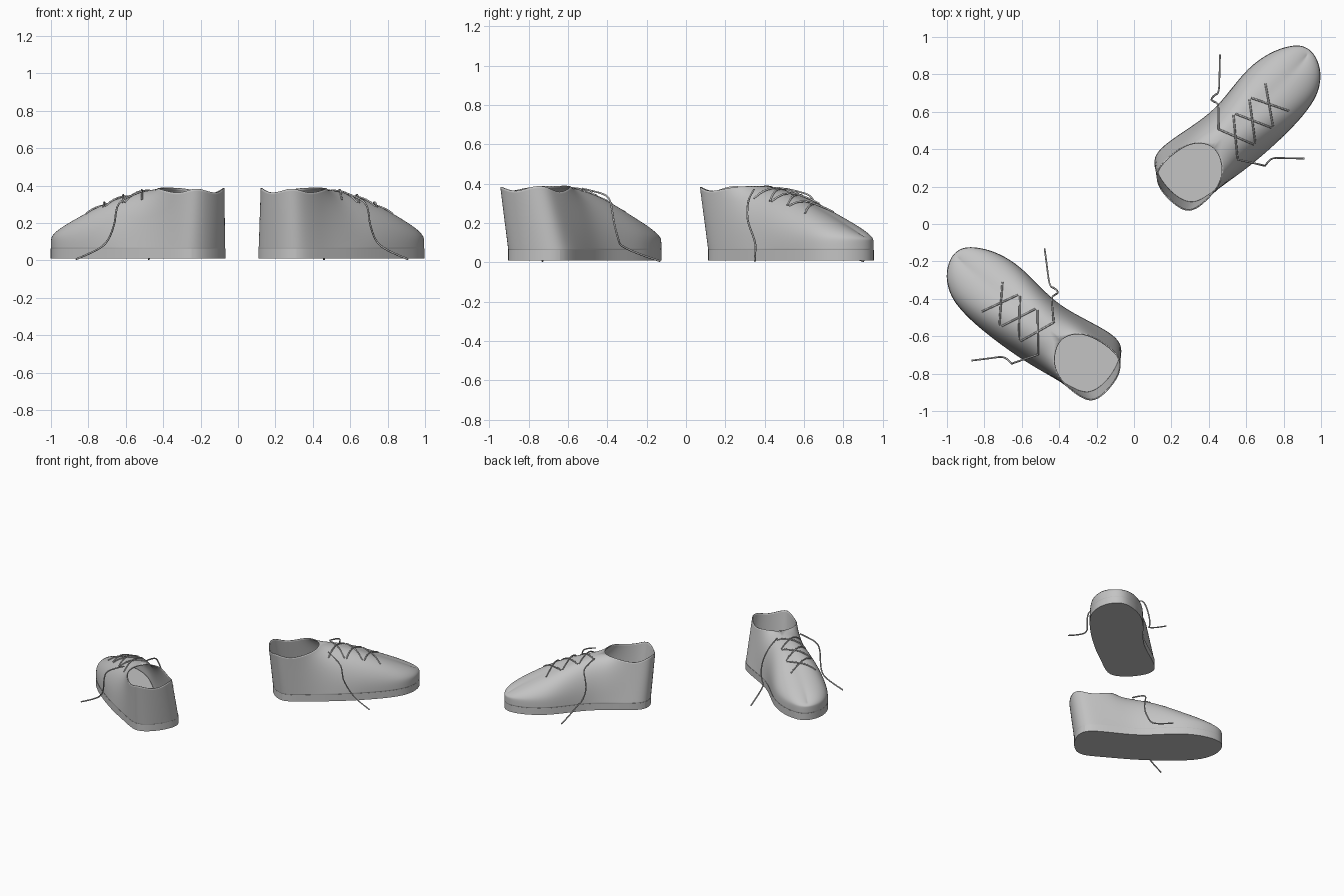
import bpy, bmesh, math
from mathutils import Matrix, Vector
from mathutils.bvhtree import BVHTree

default_cube = bpy.data.objects.get("Cube")
if default_cube:
    bpy.data.objects.remove(default_cube, do_unlink=True)

grey = bpy.data.materials.new("plain_grey")
grey.use_nodes = True
grey.diffuse_color = (0.55, 0.55, 0.55, 1)
grey.node_tree.nodes["Principled BSDF"].inputs["Base Color"].default_value = grey.diffuse_color

# Sole outline, from the heel centre along the outer side to the toe tip and back
OUTLINE = [(.255, 0), (.26, -.09), (.29, -.158), (.36, -.187), (.48, -.207), (.6, -.232),
           (.72, -.25), (.85, -.262), (1, -.268), (1.12, -.258), (1.2, -.234), (1.275, -.18),
           (1.315, -.11), (1.325, -.05), (1.305, .005), (1.25, .05), (1.17, .092), (1.05, .12),
           (.93, .116), (.8, .104), (.7, .108), (.6, .128), (.5, .152), (.41, .17),
           (.335, .168), (.28, .11)]
# Collar rim beside the heel, and the ridge running from the collar down to the toe
RIM_OUTER = [(.222, -.02, .358), (.222, -.1, .368), (.243, -.178, .393), (.33, -.2, .356),
             (.43, -.2, .37), (.515, -.175, .386), (.57, -.11, .388)]
RIDGE = [(.595, -.035, .39), (.8, -.045, .352), (.98, -.055, .277), (1.11, -.065, .224),
         (1.19, -.07, .186), (1.26, -.068, .15), (1.3, -.06, .126)]
RIM_INNER = [(.57, .03, .389), (.525, .075, .385), (.455, .1, .364), (.37, .112, .352),
             (.285, .108, .392), (.235, .05, .386)]
# The ridge serves both sides of the shoe
RIM = RIM_OUTER + RIDGE + RIDGE[-2::-1] + RIM_INNER
TOE = RIM.index(RIDGE[-1])
SOLE_TOP = 0.063
WALL_TOP = 0.112
STEPS = 7

# Frames of the two shoes: one turned, the other mirrored and moved
turn = Matrix.Rotation(math.radians(47), 4, 'Z')
left_frame = Matrix.Identity(4)
right_frame = (Matrix.Translation((.074, -.983, 0)) @ Matrix.Rotation(math.radians(6), 4, 'Z')
               @ Matrix.Scale(-1, 4, (1, 0, 0)))


def finish_mesh(name, bm, frame):
    bm.transform(frame @ turn)
    if frame.determinant() < 0:
        bmesh.ops.reverse_faces(bm, faces=bm.faces[:])
    mesh = bpy.data.meshes.new(name)
    bm.to_mesh(mesh)
    bm.free()
    mesh.materials.append(grey)
    obj = bpy.data.objects.new(name, mesh)
    bpy.context.collection.objects.link(obj)
    sub = obj.modifiers.new("smooth_form", 'SUBSURF')
    sub.levels = sub.render_levels = 2
    return obj


def bridge(bm, low, high):
    n = len(low)
    for i in range(n):
        k = (i + 1) % n
        bm.faces.new((low[i], low[k], high[k], high[i]))


def make_upper(side, frame):
    bm = bmesh.new()
    base = SOLE_TOP - .005
    rings = []
    for j in range(STEPS + 1):
        f = j / STEPS
        a = max(0, j - 1) / (STEPS - 1) * math.pi / 2
        ring = []
        for i, ((u, v), (ru, rv, rz)) in enumerate(zip(OUTLINE, RIM)):
            # Upright wall and dome over the forefoot, plain leaning wall round the heel
            arch = min(1, max(0, (9 - abs(i - TOE)) / 3))
            dome_z = WALL_TOP + (rz - WALL_TOP) * math.sin(a) ** 1.1 if j else base
            wall_z = base + (rz - base) * f
            inward = arch * (1 - math.cos(a) ** 1.1) + (1 - arch) * f
            ring.append(bm.verts.new((u + (ru - u) * inward, v + (rv - v) * inward,
                                      arch * dome_z + (1 - arch) * wall_z)))
        rings.append(ring)
    for low, high in zip(rings, rings[1:]):
        bridge(bm, low, high)
    bmesh.ops.remove_doubles(bm, verts=rings[-1], dist=0.0005)
    obj = finish_mesh(side + "_upper", bm, frame)
    obj.data.polygons.foreach_set("use_smooth", [True] * len(obj.data.polygons))
    lining = obj.modifiers.new("lining", 'SOLIDIFY')
    lining.thickness = 0.006
    lining.offset = -1
    return obj


def make_sole(side, frame):
    bm = bmesh.new()
    cu, cv = 0.79, -0.06
    rings = [[bm.verts.new((cu + (u - cu) * 1.002, cv + (v - cv) * 1.006, z))
              for u, v in OUTLINE] for z in (0.01, SOLE_TOP)]
    bridge(bm, *rings)
    caps = [bm.faces.new(rings[0][::-1]), bm.faces.new(rings[1])]
    crease = bm.edges.layers.float.new("crease_edge")
    for cap in caps:
        for e in cap.edges:
            e[crease] = 1
    obj = finish_mesh(side + "_sole", bm, frame)
    bpy.ops.object.select_all(action='DESELECT')
    obj.select_set(True)
    bpy.context.view_layer.objects.active = obj
    bpy.ops.object.shade_smooth_by_angle(angle=math.radians(40))


def make_lace(name, paths, kind):
    curve = bpy.data.curves.new(name, 'CURVE')
    curve.dimensions = '3D'
    curve.bevel_depth = 0.005
    curve.bevel_resolution = 1
    curve.resolution_u = 4
    curve.use_fill_caps = True
    for path in paths:
        spline = curve.splines.new(kind)
        spline.points.add(len(path) - 1)
        for point, co in zip(spline.points, path):
            point.co = (*co, 1)
        spline.use_endpoint_u = True
        spline.order_u = 3
        spline.use_smooth = True
    curve.materials.append(grey)
    bpy.context.collection.objects.link(bpy.data.objects.new(name, curve))


# Loose lace ends hanging to the ground on either side
TAILS = {
    "inner": [(.452, .505, .375), (.452, .6, .355), (.45, .645, .33), (.425, .655, .27),
              (.41, .665, .19), (.43, .69, .11), (.455, .7, .085), (.457, .8, .04),
              (.46, .905, .006)],
    "outer": [(.553, .345, .37), (.62, .33, .345), (.685, .315, .31), (.7, .31, .25),
              (.703, .315, .2), (.735, .355, .1), (.8, .352, .05), (.91, .35, .006)],
}


def make_shoe(side, frame):
    upper = make_upper(side, frame)
    make_sole(side, frame)
    bpy.context.view_layer.update()
    tree = BVHTree.FromObject(upper, bpy.context.evaluated_depsgraph_get())

    def on_upper(u, v, lift):
        p = frame @ turn @ Vector((u, v, 1))
        hit = tree.ray_cast(p, Vector((0, 0, -1)))[0]
        return (p.x, p.y, hit.z + lift)

    # Three crossed pairs between the rows of eyelets
    strokes = []
    for row in range(3):
        inner = [(.68 + .12 * r, .012 - .005 * r) for r in (row, row + .9)]
        outer = [(.63 + .13 * r, -.17 - .008 * r) for r in (row, row + .9)]
        for over, (a, b) in enumerate(((inner[0], outer[1]), (outer[0], inner[1]))):
            stroke = []
            for k in range(9):
                t = k / 8
                lift = (.004 + .007 * over) * math.sin(math.pi * t) + .002
                stroke.append(on_upper(a[0] + (b[0] - a[0]) * t, a[1] + (b[1] - a[1]) * t, lift))
            strokes.append(stroke)
    make_lace(side + "_crossed_laces", strokes, 'POLY')
    for label, path in TAILS.items():
        make_lace(f"{side}_{label}_lace_end", [[frame @ Vector(p) for p in path]], 'NURBS')


make_shoe("left", left_frame)
make_shoe("right", right_frame)
